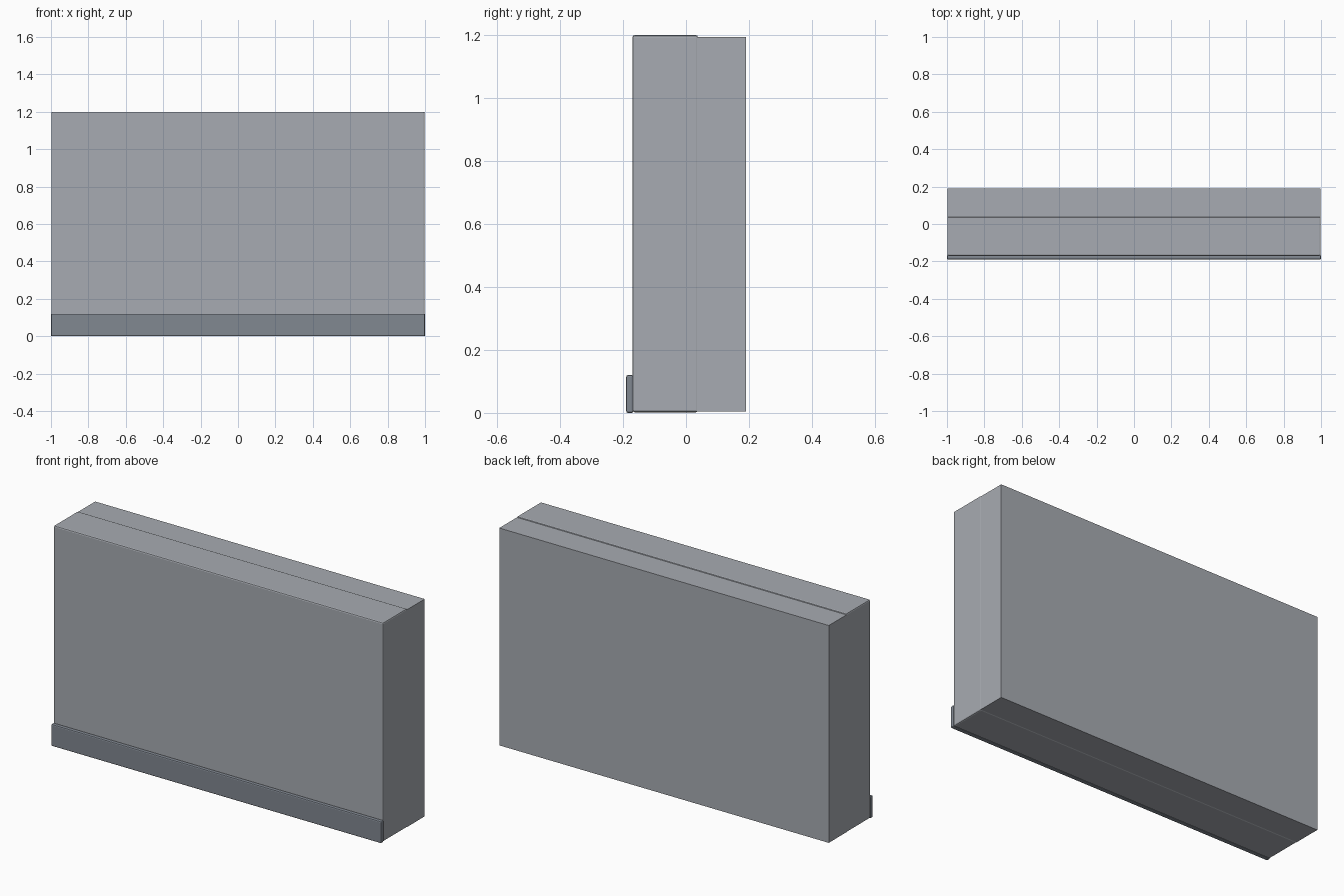
import bpy

if "Cube" in bpy.data.objects:
    bpy.data.objects.remove(bpy.data.objects["Cube"])


def material(name, colour):
    m = bpy.data.materials.new(name)
    m.diffuse_color = (*colour, 1)
    m.use_nodes = True
    m.node_tree.nodes["Principled BSDF"].inputs["Base Color"].default_value = m.diffuse_color
    return m


def box(name, lo, hi, mat, bevel=0.0, segments=2):
    """Box between two corners, with optional rounded edges."""
    size = [b - a for a, b in zip(lo, hi)]
    mid = [(a + b) / 2 for a, b in zip(lo, hi)]
    bpy.ops.mesh.primitive_cube_add(size=1, location=mid)
    ob = bpy.context.object
    ob.name = name
    ob.scale = size
    bpy.ops.object.transform_apply(location=False, rotation=False, scale=True)
    ob.data.materials.append(mat)
    if bevel:
        mod = ob.modifiers.new("rounded_edges", "BEVEL")
        mod.width = bevel
        mod.segments = segments
    return ob


light_grey = material("light_grey", (0.39, 0.41, 0.445))
slate_grey = material("slate_grey", (0.22, 0.246, 0.285))

# Sharp-edged rear block
box("rear_body", (-0.998, 0.033, 0.004), (0.998, 0.19, 1.194), light_grey)

# Front door slab with softened edges
box("front_panel", (-0.998, -0.17, 0.002), (0.998, 0.038, 1.2), light_grey, 0.007)

# Plinth strip along the bottom of the front
box("kick_strip", (-1.0, -0.19, 0.0), (1.0, -0.167, 0.12), slate_grey, 0.006)
